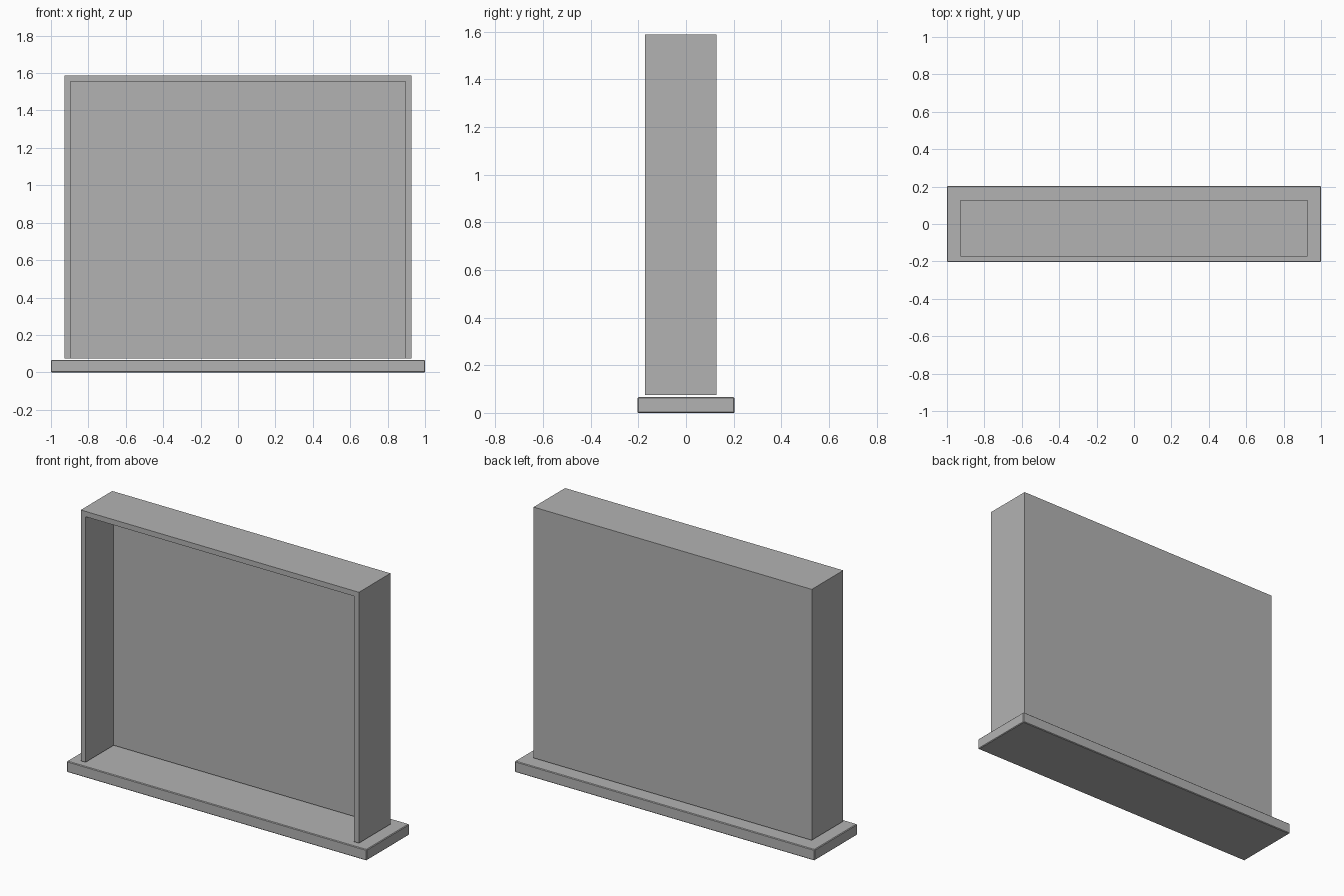
import bpy

default = bpy.data.objects.get("Cube")
if default:
    bpy.data.objects.remove(default, do_unlink=True)

grey = bpy.data.materials.new("plain grey")
grey.use_nodes = True
colour = (0.45, 0.45, 0.45, 1)
grey.diffuse_color = colour
grey.node_tree.nodes["Principled BSDF"].inputs["Base Color"].default_value = colour


def box(name, low, high):
    """Axis-aligned box between two corners."""
    centre = [(a + b) / 2 for a, b in zip(low, high)]
    bpy.ops.mesh.primitive_cube_add(size=1, location=centre)
    ob = bpy.context.object
    ob.name = name
    ob.scale = [b - a for a, b in zip(low, high)]
    bpy.ops.object.transform_apply(location=False, rotation=False, scale=True)
    ob.data.materials.append(grey)
    return ob


# Base slab with fine chamfered edges
base = box("base", (-1, -0.204, 0), (1, 0.204, 0.066))
bevel = base.modifiers.new("chamfer", "BEVEL")
bevel.width = 0.004
bevel.segments = 1

# Hollow cabinet, open at the front and bottom, just clear of the base
half, front, back, bottom, top, wall = 0.928, -0.173, 0.127, 0.075, 1.588, 0.032
cabinet = box("cabinet", (-half, front, bottom), (half, back, top))
cutter = box("cabinet_cutter", (wall - half, front - 1, bottom - 1),
             (half - wall, back - wall, top - wall))
cut = cabinet.modifiers.new("hollow", "BOOLEAN")
cut.operation = "DIFFERENCE"
cut.solver = "EXACT"
cut.object = cutter
cutter.hide_render = True
cutter.hide_viewport = True
